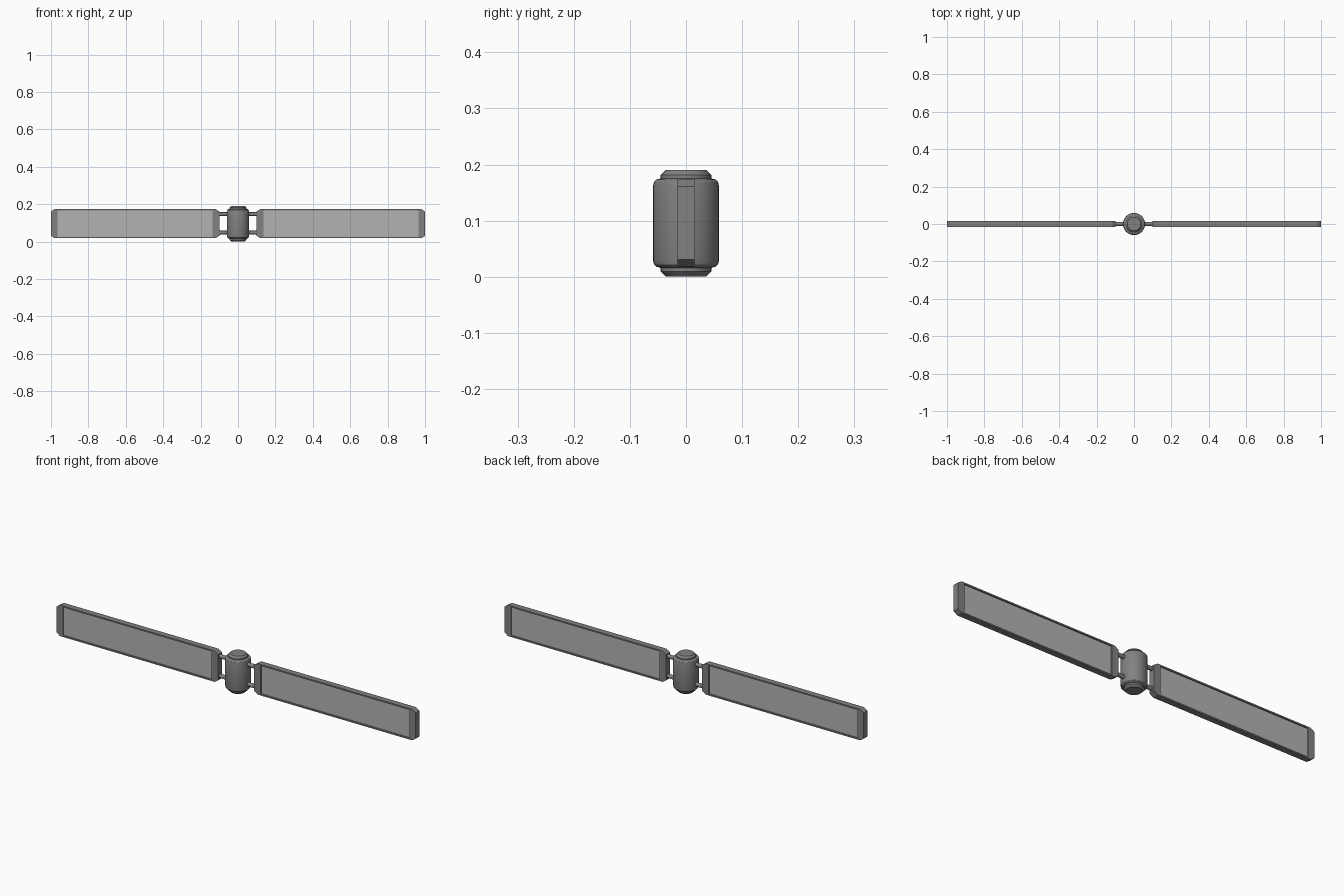
import bpy, bmesh
from math import cos, sin, pi

if "Cube" in bpy.data.objects:
    bpy.data.objects.remove(bpy.data.objects["Cube"])

CZ = 0.096  # mid height of hub and wings


def material(name, v):
    m = bpy.data.materials.new(name)
    m.diffuse_color = (v, v, v, 1)
    m.use_nodes = True
    m.node_tree.nodes["Principled BSDF"].inputs["Base Color"].default_value = m.diffuse_color
    return m


dark = material("dark_grey", 0.22)
light = material("light_grey", 0.45)


def finish(name, bm, mat, smooth=False):
    bmesh.ops.recalc_face_normals(bm, faces=bm.faces)
    me = bpy.data.meshes.new(name)
    bm.to_mesh(me)
    bm.free()
    ob = bpy.data.objects.new(name, me)
    bpy.context.collection.objects.link(ob)
    me.materials.append(mat)
    if smooth:
        bpy.ops.object.select_all(action='DESELECT')
        bpy.context.view_layer.objects.active = ob
        ob.select_set(True)
        bpy.ops.object.shade_smooth_by_angle(angle=pi / 6)
    return ob


def lathe(name, profile, n=32):
    bm = bmesh.new()
    rings = [[bm.verts.new((r * cos(2 * pi * i / n), r * sin(2 * pi * i / n), z))
              for i in range(n)] for r, z in profile]
    for a, b in zip(rings, rings[1:]):
        for i in range(n):
            bm.faces.new((a[i], a[(i + 1) % n], b[(i + 1) % n], b[i]))
    bm.faces.new(rings[0])
    bm.faces.new(rings[-1])
    return finish(name, bm, dark, True)


def box(name, x0, x1, y, z0, z1, mat):
    bm = bmesh.new()
    bmesh.ops.create_cube(bm, size=1)
    for v in bm.verts:
        v.co = ((x0 + x1) / 2 + v.co.x * (x1 - x0), v.co.y * 2 * y,
                (z0 + z1) / 2 + v.co.z * (z1 - z0))
    return finish(name, bm, mat)


# rounded hub with stepped end caps
lathe("hub_body", [(0.046, 0.016), (0.053, 0.018), (0.057, 0.022), (0.059, 0.030),
                   (0.059, 0.161), (0.057, 0.169), (0.053, 0.173), (0.046, 0.175)])
lathe("hub_top_cap", [(0.045, 0.170), (0.045, 0.181), (0.036, 0.190)])
lathe("hub_bottom_cap", [(0.036, 0.0), (0.045, 0.009), (0.045, 0.020)])


def wing_frame(name, s):
    # chamfered outer outline joined to a rectangular window
    x0, x1, z0, z1, cx, cz = 0.10, 1.0, 0.018, 0.174, 0.02, 0.013
    outer = [(x0 + cx, z0), (x1 - cx, z0), (x1, z0 + cz), (x1, z1 - cz),
             (x1 - cx, z1), (x0 + cx, z1), (x0, z1 - cz), (x0, z0 + cz)]
    a, b, c, d = (0.136, 0.025), (0.965, 0.025), (0.965, 0.167), (0.136, 0.167)
    inner = [a, b, b, c, c, d, d, a]
    bm = bmesh.new()
    made = {}

    def vert(p, y):
        if (p, y) not in made:
            made[p, y] = bm.verts.new((s * p[0], y, p[1]))
        return made[p, y]

    def face(*vs):
        vs = list(dict.fromkeys(vs))
        if len(vs) > 2:
            bm.faces.new(vs)

    h = 0.015
    for i in range(8):
        j = (i + 1) % 8
        p, q, r, t = outer[i], outer[j], inner[j], inner[i]
        for y in (-h, h):
            face(vert(p, y), vert(q, y), vert(r, y), vert(t, y))
        for u, v in ((p, q), (t, r)):
            face(vert(u, -h), vert(v, -h), vert(v, h), vert(u, h))
    return finish(name, bm, dark)


for side, s in (("left", -1), ("right", 1)):
    wing_frame(side + "_wing_frame", s)
    # recessed panel inside the frame
    xs = sorted((s * 0.13, s * 0.97))
    box(side + "_wing_panel", *xs, 0.009, 0.022, 0.170, light)
    # pair of struts from hub to wing
    for label, z in (("lower", CZ - 0.048), ("upper", CZ + 0.051)):
        bm = bmesh.new()
        bmesh.ops.create_cone(bm, cap_ends=True, segments=16, radius1=0.010,
                              radius2=0.010, depth=0.08)
        for v in bm.verts:
            v.co = (s * 0.08 + v.co.z, v.co.y, z + v.co.x)
        finish(side + "_" + label + "_strut", bm, dark, True)
